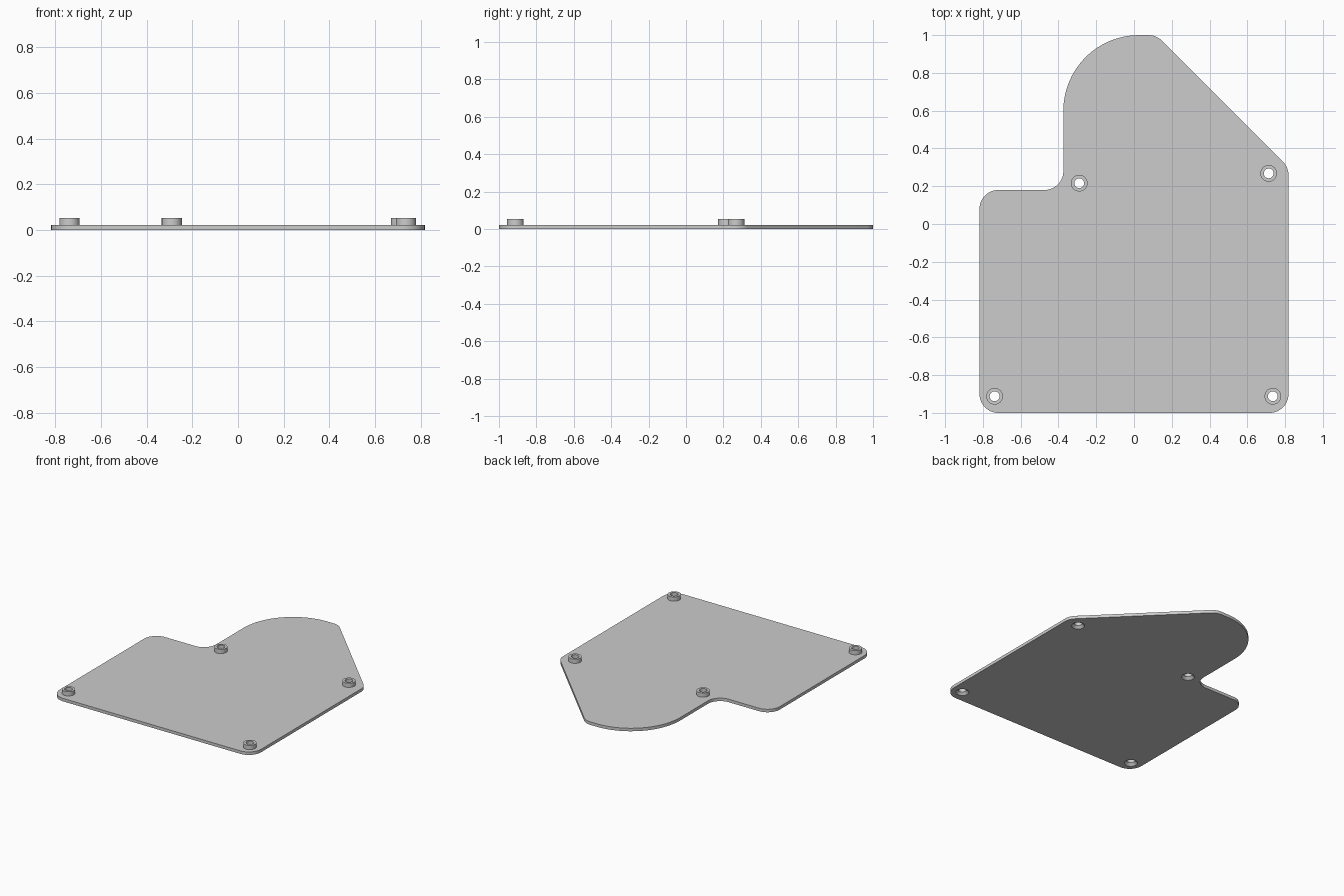
import bpy, bmesh, math
from mathutils import Vector

cube = bpy.data.objects.get("Cube")
if cube:
    bpy.data.objects.remove(cube, do_unlink=True)

grey = bpy.data.materials.new("light_grey")
grey.use_nodes = True
colour = (0.604, 0.604, 0.604, 1)
grey.diffuse_color = colour
grey.node_tree.nodes["Principled BSDF"].inputs["Base Color"].default_value = colour

PLATE_TOP, BOSS_TOP = 0.022, 0.053
BOSS_R, BORE_R = 0.044, 0.026
SEGMENTS = 40


def circle(cx, cy, r):
    return [(cx + r * math.cos(math.tau * i / SEGMENTS),
             cy + r * math.sin(math.tau * i / SEGMENTS)) for i in range(SEGMENTS)]


def rounded(corners, steps=16):
    """Polygon outline with an arc of the given radius at every corner."""
    points = []
    for i, (x, y, r) in enumerate(corners):
        p = Vector((x, y))
        a = (Vector(corners[i - 1][:2]) - p).normalized()
        b = (Vector(corners[(i + 1) % len(corners)][:2]) - p).normalized()
        half = a.angle(b) / 2
        centre = p + (a + b).normalized() * r / math.sin(half)
        start = (p + a * r / math.tan(half) - centre).normalized()
        end = (p + b * r / math.tan(half) - centre).normalized()
        points += [centre + start.slerp(end, k / steps) * r for k in range(steps + 1)]
    return points


def finish(name, bm, mesh):
    """Weld the mesh, colour it and shade it with sharp edges."""
    bmesh.ops.remove_doubles(bm, verts=bm.verts, dist=1e-5)
    bmesh.ops.recalc_face_normals(bm, faces=bm.faces)
    bm.to_mesh(mesh)
    bm.free()
    mesh.materials.clear()
    mesh.materials.append(grey)
    obj = bpy.data.objects.new(name, mesh)
    bpy.context.collection.objects.link(obj)
    bpy.ops.object.select_all(action='DESELECT')
    obj.select_set(True)
    bpy.context.view_layer.objects.active = obj
    bpy.ops.object.shade_smooth_by_angle(angle=math.radians(30))
    return obj


def make_plate(name, loops, height):
    """Solid from an outer loop and hole loops, standing on z = 0."""
    curve = bpy.data.curves.new(name, 'CURVE')
    curve.dimensions = '2D'
    curve.fill_mode = 'BOTH'
    curve.extrude = height / 2
    for loop in loops:
        spline = curve.splines.new('POLY')
        spline.points.add(len(loop) - 1)
        for point, (x, y) in zip(spline.points, loop):
            point.co = (x, y, 0, 1)
        spline.use_cyclic_u = True
    helper = bpy.data.objects.new(name + "_outline", curve)
    bpy.context.collection.objects.link(helper)
    bpy.context.view_layer.update()
    graph = bpy.context.evaluated_depsgraph_get()
    mesh = bpy.data.meshes.new_from_object(helper.evaluated_get(graph))
    bpy.data.objects.remove(helper, do_unlink=True)
    bm = bmesh.new()
    bm.from_mesh(mesh)
    bmesh.ops.translate(bm, verts=bm.verts, vec=(0, 0, height / 2))
    finish(name, bm, mesh)


def make_standoff(name, x, y):
    """Hollow sleeve with a countersunk bore on the underside."""
    profile = [(BORE_R, BOSS_TOP), (BOSS_R, BOSS_TOP), (BOSS_R, 0), (BORE_R, 0.018)]
    bm = bmesh.new()
    verts = [bm.verts.new((r, 0, z)) for r, z in profile]
    edges = [bm.edges.new((verts[i - 1], v)) for i, v in enumerate(verts)]
    bmesh.ops.spin(bm, geom=verts + edges, cent=(0, 0, 0), axis=(0, 0, 1),
                   angle=math.tau, steps=SEGMENTS)
    finish(name, bm, bpy.data.meshes.new(name)).location = (x, y, 0)


# Plate corners: x, y, corner radius
outline = rounded([
    (-0.818, -1, 0.1), (0.818, -1, 0.1), (0.818, 0.3, 0.1), (0.118, 1, 0.1),
    (-0.374, 1, 0.4), (-0.374, 0.18, 0.1), (-0.818, 0.18, 0.1)])

standoffs = {
    "front_right_standoff": (-0.738, -0.912),
    "front_left_standoff": (0.735, -0.912),
    "back_right_standoff": (-0.29, 0.216),
    "back_left_standoff": (0.713, 0.268),
}

# Plate with seats for the standoffs
make_plate("base_plate",
           [outline] + [circle(x, y, BOSS_R) for x, y in standoffs.values()], PLATE_TOP)

# Hollow standoffs
for name, (x, y) in standoffs.items():
    make_standoff(name, x, y)
